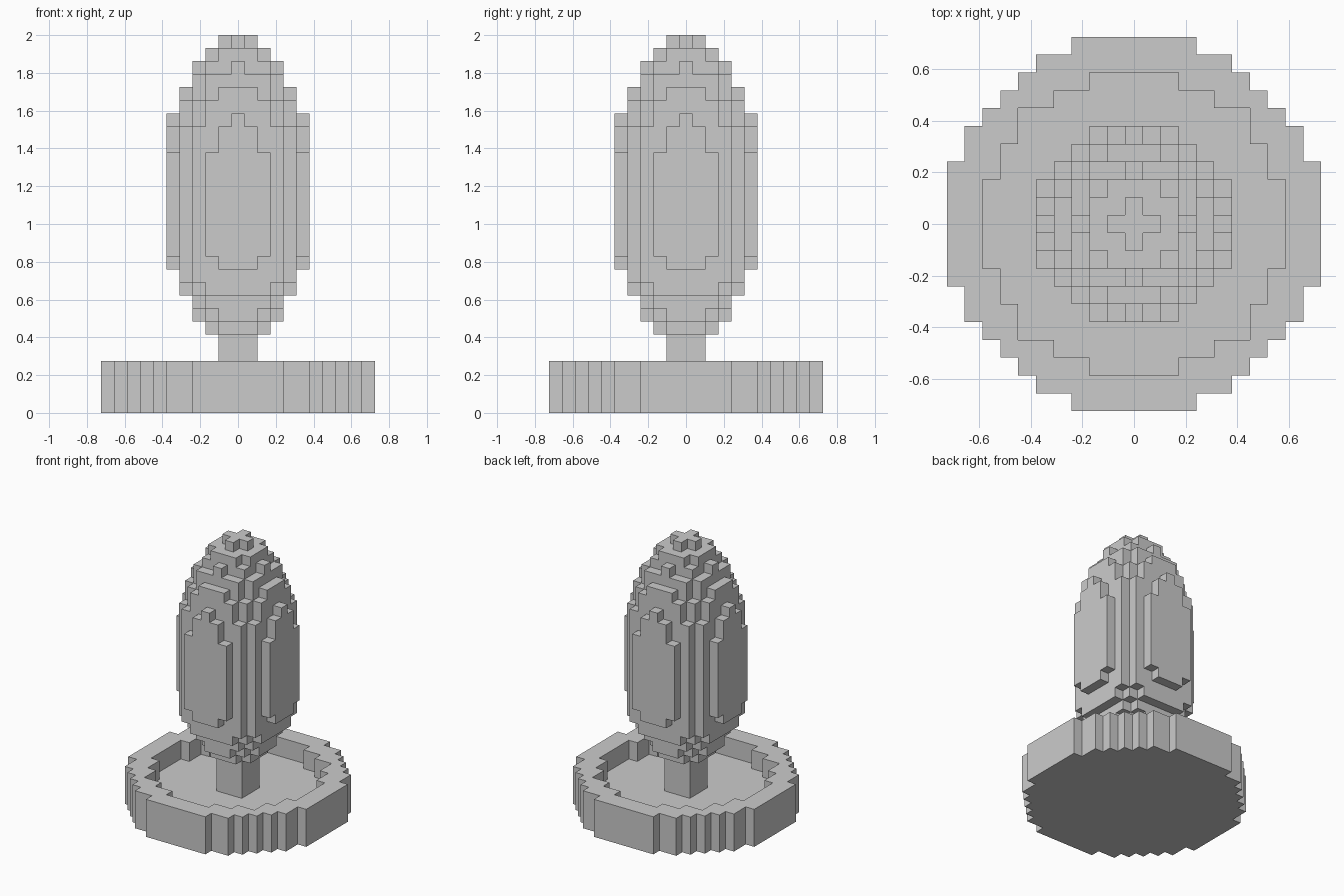
import bpy, bmesh, math
from mathutils import Vector

if "Cube" in bpy.data.objects:
    bpy.data.objects.remove(bpy.data.objects["Cube"])

U = 2 / 29  # edge length of one block


def layer(cells, z0, z1, rows, hole=None):
    """Add blocks: rows[|y|] is the largest |x| filled; hole uses the same form."""
    for z in range(z0, z1):
        n = len(rows) - 1
        for y in range(-n, n + 1):
            for x in range(-rows[abs(y)], rows[abs(y)] + 1):
                if hole and abs(y) < len(hole) and abs(x) <= hole[abs(y)]:
                    continue
                cells.add((x, y, z))


def build(name, cells):
    """Skin the outside of a set of blocks and merge the flat areas."""
    bm = bmesh.new()
    for c in cells:
        for axis in range(3):
            for s in (-1, 1):
                d = [0, 0, 0]
                d[axis] = s
                if (c[0] + d[0], c[1] + d[1], c[2] + d[2]) in cells:
                    continue
                n = Vector(d)
                a = Vector([1 if i == (axis + 1) % 3 else 0 for i in range(3)])
                b = n.cross(a)
                mid = Vector((c[0], c[1], c[2] + 0.5)) + n / 2
                bm.faces.new([bm.verts.new((mid + (a * p + b * q) / 2) * U)
                              for p, q in ((-1, -1), (1, -1), (1, 1), (-1, 1))])
    bmesh.ops.remove_doubles(bm, verts=bm.verts[:], dist=U / 100)
    bmesh.ops.dissolve_limit(bm, angle_limit=math.radians(1),
                             verts=bm.verts[:], edges=bm.edges[:])
    me = bpy.data.meshes.new(name)
    bm.to_mesh(me)
    bm.free()
    ob = bpy.data.objects.new(name, me)
    bpy.context.collection.objects.link(ob)
    return ob


# round base with a raised rim
outer = [10, 10, 10, 10, 9, 9, 8, 7, 6, 5, 3]
inner = [8, 8, 8, 7, 7, 6, 6, 4, 2]
base = set()
layer(base, 0, 2, outer)
layer(base, 2, 4, outer, inner)
build("base", base)

# square trunk
trunk = set()
layer(trunk, 2, 6, [1, 1])
build("trunk", trunk)

# egg-shaped foliage, bottom to top
foliage = set()
for z0, z1, rows in (
    (6, 7, "221"), (7, 8, "3321"), (8, 9, "3332"), (9, 10, "44432"),
    (10, 11, "44443"), (11, 12, "554431"), (12, 20, "555432"),
    (20, 22, "554431"), (22, 23, "544320"), (23, 24, "44432"),
    (24, 25, "44321"), (25, 26, "3332"), (26, 27, "3220"),
    (27, 28, "221"), (28, 29, "10"),
):
    layer(foliage, z0, z1, [int(r) for r in rows])
build("foliage", foliage)
